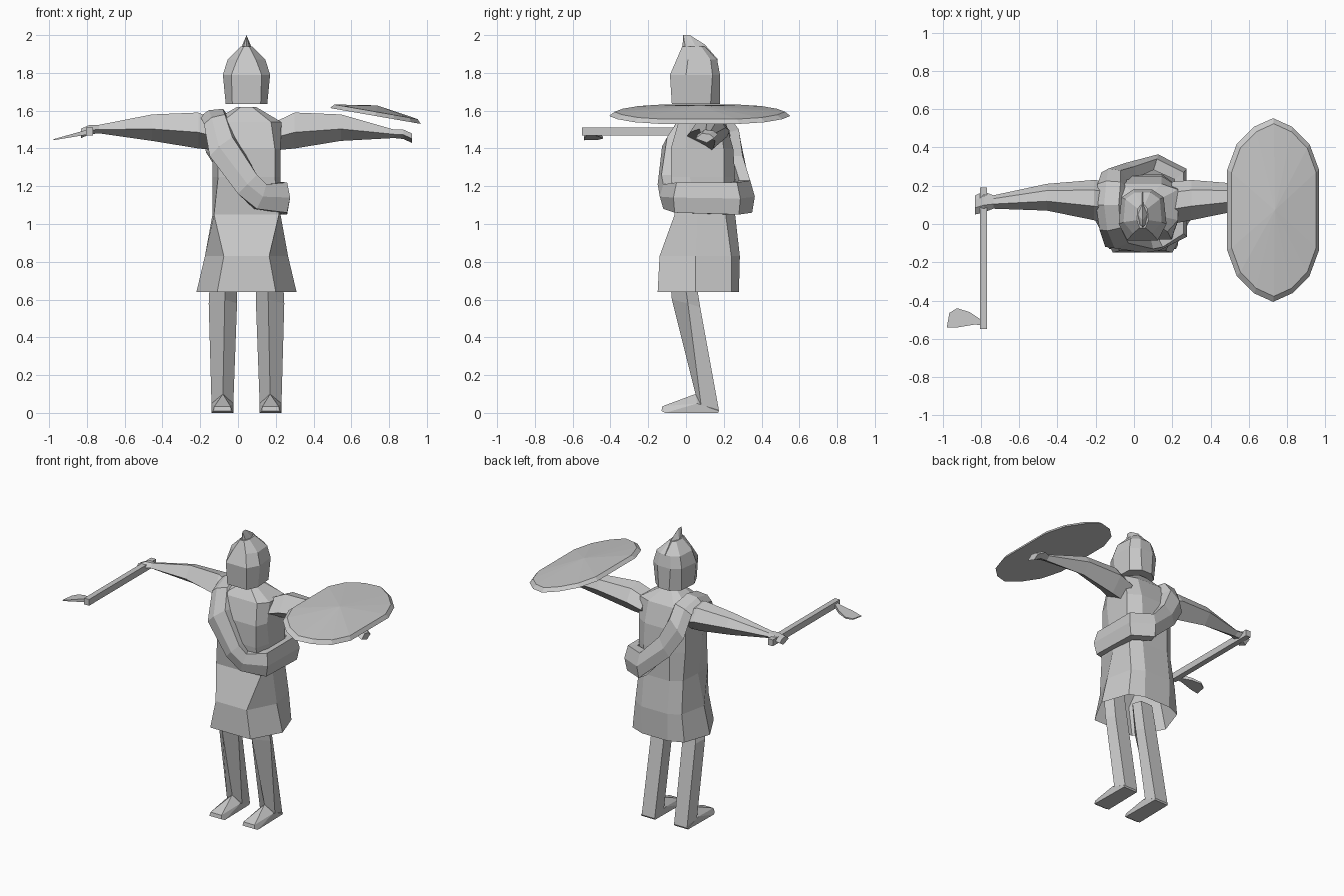
import bpy, bmesh, math
from mathutils import Vector

if "Cube" in bpy.data.objects:
    bpy.data.objects.remove(bpy.data.objects["Cube"])

CX = 0.045  # symmetry plane of the figure
grey = bpy.data.materials.new("plain grey")
grey.diffuse_color = (0.58, 0.58, 0.58, 1)
grey.use_nodes = True
grey.node_tree.nodes["Principled BSDF"].inputs["Base Color"].default_value = grey.diffuse_color


def finish(name, bm):
    bmesh.ops.recalc_face_normals(bm, faces=bm.faces)
    me = bpy.data.meshes.new(name)
    bm.to_mesh(me)
    bm.free()
    me.materials.append(grey)
    ob = bpy.data.objects.new(name, me)
    bpy.context.collection.objects.link(ob)
    return ob


def loft(name, rings, cap_start=True, cap_end=True, closed=False):
    """Skin a list of equal-sized point rings with flat quads."""
    bm = bmesh.new()
    vs = [[bm.verts.new(p) for p in r] for r in rings]
    n = len(vs[0])
    pairs = list(zip(vs, vs[1:]))
    if closed:
        pairs.append((vs[-1], vs[0]))
    for a, b in pairs:
        for i in range(n):
            j = (i + 1) % n
            bm.faces.new((a[i], a[j], b[j], b[i]))
    if cap_start and not closed:
        bm.faces.new(vs[0])
    if cap_end and not closed:
        bm.faces.new(vs[-1])
    return finish(name, bm)


def hull(name, pts):
    bm = bmesh.new()
    for p in pts:
        bm.verts.new(p)
    bmesh.ops.convex_hull(bm, input=bm.verts[:])
    return finish(name, bm)


def sym_ring(z, *half):
    """Half outline (half width, y) from front to back, mirrored."""
    return ([(CX + w, y, z) for w, y in half] +
            [(CX - w, y, z) for w, y in reversed(half)])


# Tunic: flared open skirt, waist, chest, sloping shoulders
loft("tunic", [
    sym_ring(0.64, (.155, -.15), (.265, .05), (.20, .24), (.10, .28)),
    sym_ring(0.83, (.12, -.14), (.22, .05), (.18, .24), (.10, .285)),
    sym_ring(1.05, (.172, -.06), (.18, .06), (.17, .21), (.10, .26)),
    sym_ring(1.25, (.15, -.08), (.18, .02), (.18, .20), (.10, .26)),
    sym_ring(1.40, (.15, -.08), (.18, .00), (.18, .20), (.10, .25)),
    sym_ring(1.54, (.13, -.04), (.185, .02), (.185, .18), (.10, .21)),
    sym_ring(1.62, (.03, .02), (.05, .05), (.05, .11), (.03, .14)),
], cap_start=False)

# Helmeted head, with the mask at the front
loft("helmet_head", [
    sym_ring(1.635, (.075, -.075), (.11, .0), (.10, .13), (.04, .18)),
    sym_ring(1.79, (.08, -.085), (.125, .0), (.11, .14), (.05, .18)),
    sym_ring(1.87, (.05, -.05), (.10, .01), (.09, .13), (.04, .165)),
    sym_ring(1.94, (.015, -.02), (.03, .02), (.025, .08), (.01, .10)),
])

# Helmet crest
hull("crest", [(CX, -.015, 2.0), (CX, .02, 2.0), (CX, .10, 1.95), (CX, .17, 1.87),
               (CX, -.02, 1.91), (CX - .025, .05, 1.94), (CX + .025, .05, 1.94),
               (CX - .02, .0, 1.92), (CX + .02, .0, 1.92), (CX, .15, 1.84)])


# Arms and hands: sections (distance, y0, y1, z0, z1)
ARM = [(.15, .00, .22, 1.39, 1.54), (.255, .02, .23, 1.40, 1.59),
       (.50, .07, .21, 1.44, 1.58), (.78, .08, .15, 1.455, 1.50),
       (.83, .06, .17, 1.45, 1.50), (.875, .05, .15, 1.43, 1.48)]


def arm_ring(side, d, y0, y1, z0, z1, lift):
    w, h = y1 - y0, z1 - z0
    prof = [(y0, z0 + h * .45), (y0 + w * .35, z1), (y0 + w * .75, z1 - h * .1),
            (y1, z0 + h * .5), (y0 + w * .6, z0)]
    z_add = lift if d > .7 else 0
    return [(CX + side * d, y, z + z_add) for y, z in prof]


for side, lift, label in ((1, 0, "left"), (-1, .025, "right")):
    loft(label + "_arm", [arm_ring(side, *s, lift) for s in ARM])

    # Leg: slants back toward the heel
    loft(label + "_leg", [
        [(CX + side * d, y, z) for d, y, z in sec] for sec in (
            [(.11, -.09, .78), (.19, -.02, .78), (.16, .04, .78), (.07, .04, .78), (.05, -.02, .78)],
            [(.115, -.075, .60), (.20, .01, .58), (.17, .075, .56), (.07, .075, .56), (.05, .01, .58)],
            [(.125, .05, .10), (.185, .08, .04), (.175, .175, .01), (.075, .175, .01), (.07, .08, .04)])])

    # Foot: wedge toward the toe
    hull(label + "_foot", [(CX + side * d, y, z) for d, y, z in (
        (.125, .05, .10), (.185, .06, .05), (.07, .06, .05),
        (.18, .175, .01), (.075, .175, .01), (.18, .17, 0), (.075, .17, 0),
        (.185, -.11, 0), (.07, -.11, 0), (.175, -.13, .01), (.08, -.13, .01),
        (.17, -.125, .035), (.085, -.125, .035))])

# Sash looping over one shoulder to the opposite hip: (upper edge, lower edge)
SASH = [((-.08, .10, 1.61), (-.20, .10, 1.57)),
        ((-.07, -.02, 1.58), (-.18, -.03, 1.53)),
        ((-.03, -.10, 1.46), (-.15, -.12, 1.36)),
        ((.10, -.13, 1.26), (.00, -.13, 1.16)),
        ((.15, -.12, 1.21), (.10, -.12, 1.08)),
        ((.26, -.05, 1.22), (.26, -.06, 1.06)),
        ((.26, .27, 1.22), (.26, .28, 1.05)),
        ((.12, .34, 1.23), (.12, .35, 1.06)),
        ((.00, .30, 1.36), (-.08, .30, 1.24)),
        ((-.07, .28, 1.50), (-.17, .27, 1.38)),
        ((-.07, .22, 1.58), (-.19, .21, 1.53))]


def sash_ring(up, low):
    up, low = Vector(up), Vector(low)
    mid = (up + low) / 2

    def inward(p, dist):
        aim = Vector((CX, .10, min(p.z, 1.45)))
        return p + (aim - p).normalized() * dist
    return [up, inward(mid, -.02), low, inward(low, .06), inward(up, .06)]


loft("sash", [sash_ring(u, l) for u, l in SASH], closed=True)

# Shield: tilted elongated shallow dome with flat back
RIM = [(0, .48), (.10, .435), (.19, .345), (.24, .21)]
quarter = RIM + [(x, -y) for x, y in reversed(RIM)]
outline = quarter + [(-x, y) for x, y in reversed(quarter[1:-1])]


def shield_pt(x, y, h):
    return (.727 + x + h * .17, .073 + y, 1.572 - .175 * x + h)


bm = bmesh.new()
rim = [bm.verts.new(shield_pt(x, y, 0)) for x, y in outline]
inner = [bm.verts.new(shield_pt(x * .92, y * .94, .022)) for x, y in outline]
apex = bm.verts.new(shield_pt(0, 0, .056))
bm.faces.new(rim)
for i in range(len(rim)):
    j = (i + 1) % len(rim)
    bm.faces.new((rim[i], rim[j], inner[j], inner[i]))
    bm.faces.new((inner[i], inner[j], apex))
finish("shield", bm)

# Axe handle
loft("axe_handle", [[(x, y, z) for x, z in
                     ((-.805, 1.468), (-.767, 1.468), (-.767, 1.512), (-.805, 1.512))]
                    for y in (-.55, .19)])

# Axe blade: thin plate drooping outward
BLADE = [(-.80, -.50), (-.86, -.46), (-.925, -.44), (-.965, -.465),
         (-.978, -.54), (-.92, -.54), (-.83, -.525), (-.80, -.53)]
loft("axe_blade", [[(x, y, 1.487 + (x + .80) * .23 + t * (1 + (x + .80) * 4.5))
                    for x, y in BLADE] for t in (-.014, .012)])
